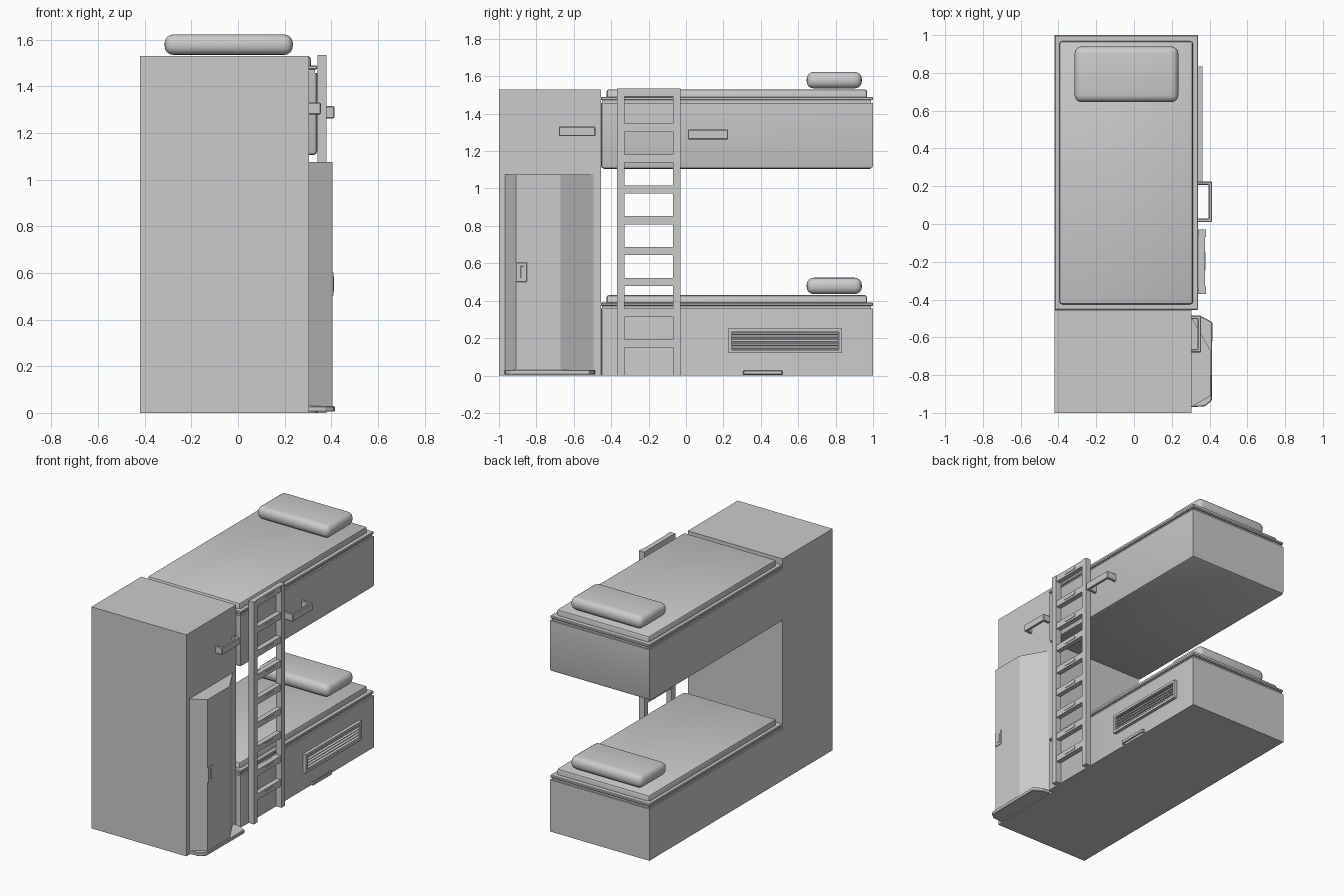
import bpy, bmesh, math
from mathutils import Matrix, Vector

if "Cube" in bpy.data.objects:
    bpy.data.objects.remove(bpy.data.objects["Cube"])

grey = bpy.data.materials.new("plain_grey")
grey.diffuse_color = (0.6, 0.6, 0.6, 1)
grey.use_nodes = True
grey.node_tree.nodes["Principled BSDF"].inputs["Base Color"].default_value = grey.diffuse_color


def finish(name, bm, smooth=False):
    bmesh.ops.recalc_face_normals(bm, faces=bm.faces)
    me = bpy.data.meshes.new(name)
    bm.to_mesh(me)
    bm.free()
    me.materials.append(grey)
    ob = bpy.data.objects.new(name, me)
    bpy.context.collection.objects.link(ob)
    if smooth:
        bpy.ops.object.select_all(action='DESELECT')
        ob.select_set(True)
        bpy.context.view_layer.objects.active = ob
        bpy.ops.object.shade_smooth_by_angle(angle=math.radians(35))
    return ob


def add_box(bm, x, y, z, tilt=0.0):
    size = Vector((x[1] - x[0], y[1] - y[0], z[1] - z[0]))
    mid = Vector((x[0] + x[1], y[0] + y[1], z[0] + z[1])) / 2
    m = Matrix.Translation(mid) @ Matrix.Rotation(tilt, 4, 'Y') @ Matrix.Diagonal((*size, 1))
    bmesh.ops.create_cube(bm, size=1, matrix=m)


def box(name, x, y, z, bevel=0, segs=1, pick=lambda m: True, smooth=False):
    """Box from ranges; bevels the edges whose midpoint passes pick."""
    bm = bmesh.new()
    add_box(bm, x, y, z)
    if bevel:
        edges = [e for e in bm.edges if pick((e.verts[0].co + e.verts[1].co) / 2)]
        bmesh.ops.bevel(bm, geom=edges, offset=bevel, segments=segs, profile=0.5, affect='EDGES')
    return finish(name, bm, smooth)


def prism(name, outline, z0, z1, bevel=0):
    """Plan outline (x, y) extruded from z0 to z1."""
    bm = bmesh.new()
    face = bm.faces.new([bm.verts.new((x, y, z0)) for x, y in outline])
    ext = bmesh.ops.extrude_face_region(bm, geom=[face])
    for v in ext['geom']:
        if isinstance(v, bmesh.types.BMVert):
            v.co.z = z1
    if bevel:
        bmesh.ops.bevel(bm, geom=bm.edges[:], offset=bevel, segments=1, affect='EDGES')
    return finish(name, bm)


def handle(name, x0, x1, y0, y1, z0, z1, t=0.018):
    """C-shaped grab handle standing out from a wall at x0."""
    prism(name, [(x0, y0), (x1, y0), (x1, y1), (x0, y1), (x0, y1 - t),
                 (x1 - t, y1 - t), (x1 - t, y0 + t), (x0, y0 + t)], z0, z1, 0.004)


# Wardrobe
box("wardrobe_body", (-0.42, 0.305), (-1, -0.455), (0, 1.53))
prism("wardrobe_door", [(0.30, -0.97), (0.405, -0.91), (0.405, -0.67), (0.30, -0.485)], 0.03, 1.075)
prism("wardrobe_foot", [(0.30, -0.97), (0.375, -0.965), (0.412, -0.935),
                        (0.415, -0.52), (0.36, -0.49), (0.30, -0.485)], 0.005, 0.03, 0.004)
box("door_latch", (0.40, 0.409), (-0.91, -0.85), (0.5, 0.605), 0.003)
box("door_latch_grip", (0.40, 0.412), (-0.885, -0.865), (0.52, 0.585), 0.002)
handle("wardrobe_handle", 0.30, 0.355, -0.68, -0.485, 1.28, 1.33)

# Two bunks: base, shadow gap, rim, mattress, pillow
for label, bottom, top in (("lower", 0.0, 0.43), ("upper", 1.105, 1.53)):
    raised = bottom > 0

    def pick(m, b=bottom, raised=raised):
        corner = m.x > 0.33 and m.y < -0.45
        under = raised and m.z < b + 0.01 and m.x > -0.4
        return corner or under
    box(label + "_bunk_base", (-0.42, 0.34), (-0.455, 1), (bottom, top - 0.073),
        0.018, 2, pick, True)
    box(label + "_bunk_gap", (-0.412, 0.33), (-0.45, 0.99), (top - 0.08, top - 0.05))
    box(label + "_bunk_rim", (-0.42, 0.34), (-0.455, 1), (top - 0.058, top - 0.04), 0.004)
    box(label + "_mattress", (-0.395, 0.312), (-0.425, 0.968), (top - 0.05, top),
        0.014, 2, lambda m, t=top: m.z > t - 0.04, True)
    box(label + "_pillow", (-0.315, 0.235), (0.645, 0.94), (top + 0.005, top + 0.093),
        0.038, 4, smooth=True)
handle("bunk_handle", 0.335, 0.413, 0.01, 0.225, 1.262, 1.315)
handle("lower_pull", 0.335, 0.362, 0.305, 0.515, 0.003, 0.028, 0.012)

# Ladder with rails, rungs and raised grips
bm = bmesh.new()
for y in (-0.37, -0.07):
    add_box(bm, (0.34, 0.38), (y, y + 0.04), (0, 1.535))
finish("ladder_rails", bm)
rungs, grips = bmesh.new(), bmesh.new()
for i in range(9):
    z = 0.171 + 0.1648 * i if i < 8 else 1.513
    add_box(rungs, (0.342, 0.376), (-0.335, -0.065), (z - 0.022, z + 0.022))
    add_box(grips, (0.37, 0.379), (-0.245, -0.145), (z - 0.008, z + 0.008))
finish("ladder_rungs", rungs)
finish("ladder_grips", grips)

# Louvred vent on the lower bunk
bm = bmesh.new()
for z in ((0.12, 0.137), (0.233, 0.25)):
    add_box(bm, (0.335, 0.362), (0.225, 0.835), z)
for y in ((0.225, 0.243), (0.817, 0.835)):
    add_box(bm, (0.335, 0.362), y, (0.137, 0.233))
finish("vent_frame", bm)
bm = bmesh.new()
for i in range(5):
    z = 0.146 + 0.0195 * i
    add_box(bm, (0.335, 0.357), (0.24, 0.82), (z - 0.003, z + 0.003), 0.5)
finish("vent_slats", bm)
